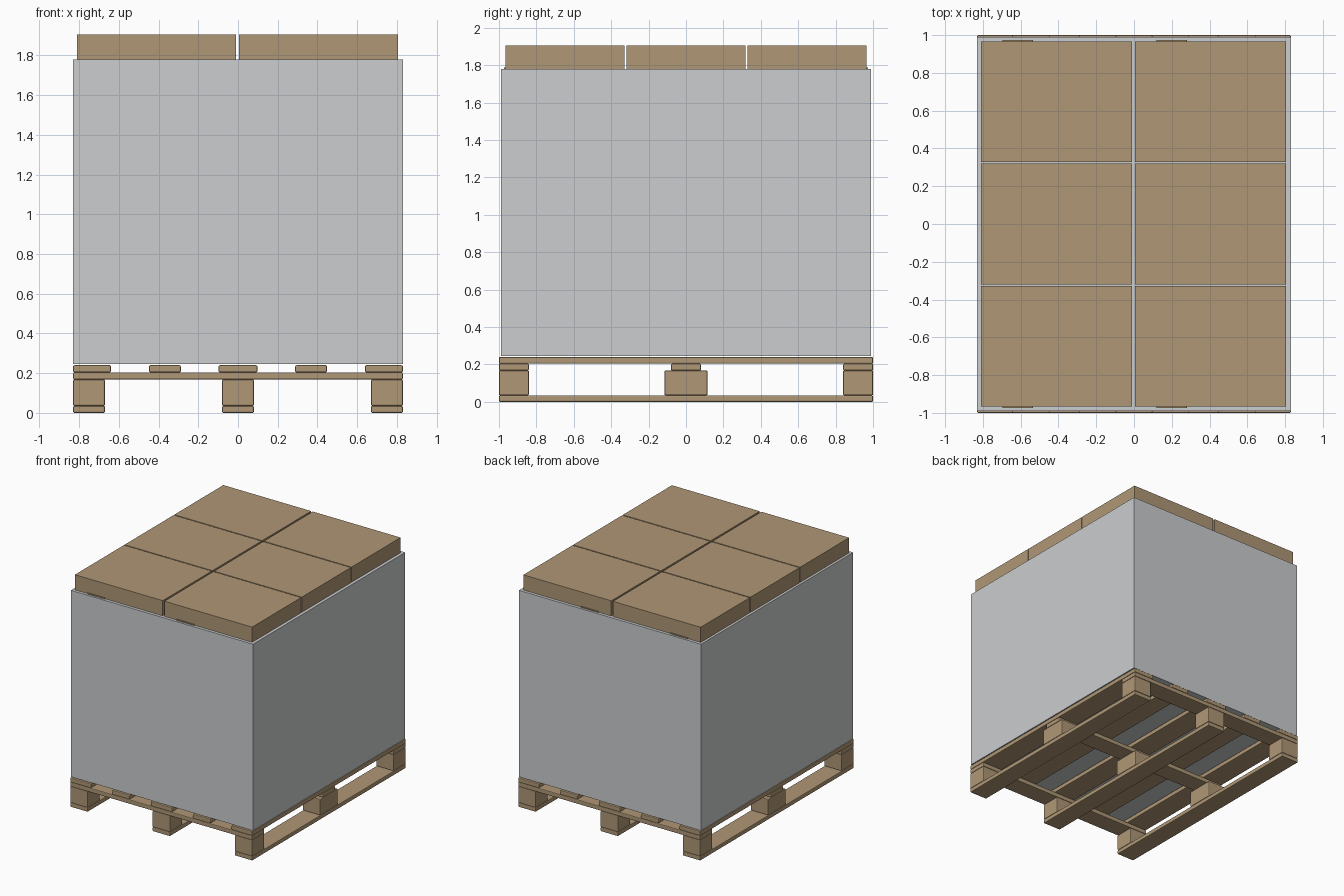
import bpy
import bmesh
from mathutils import Matrix, Vector

cube = bpy.data.objects.get("Cube")
if cube:
    bpy.data.objects.remove(cube, do_unlink=True)


def make_material(name, rgb):
    mat = bpy.data.materials.new(name)
    mat.use_nodes = True
    color = (*rgb, 1.0)
    mat.diffuse_color = color
    mat.node_tree.nodes["Principled BSDF"].inputs["Base Color"].default_value = color
    return mat


wood = make_material("pallet wood", (0.43, 0.31, 0.18))
cardboard = make_material("cardboard", (0.43, 0.31, 0.18))
film = make_material("stretch wrap grey", (0.60, 0.61, 0.62))


def box(name, x, y, z, mat, bevel=0.0):
    """Box spanning the (low, high) pairs x, y and z."""
    spans = (x, y, z)
    center = Vector([(a + b) / 2 for a, b in spans])
    size = Vector([b - a for a, b in spans])
    bm = bmesh.new()
    bmesh.ops.create_cube(bm, size=1, matrix=Matrix.Diagonal(size).to_4x4())
    mesh = bpy.data.meshes.new(name)
    bm.to_mesh(mesh)
    bm.free()
    mesh.materials.append(mat)
    obj = bpy.data.objects.new(name, mesh)
    obj.location = center
    bpy.context.collection.objects.link(obj)
    if bevel:
        mod = obj.modifiers.new("soft edges", "BEVEL")
        mod.width = bevel
        mod.segments = 2
    return obj


def around(center, width):
    return (center - width / 2, center + width / 2)


SOFT = 0.006
half_x = 0.83

# Pallet runners and the blocks standing on them
for cx in (-0.75, 0, 0.75):
    box("bottom_runner", around(cx, 0.16), (-1, 1), (0, 0.035), wood, SOFT)
    for cy, depth in ((-0.92, 0.16), (0, 0.23), (0.92, 0.16)):
        box("pallet_block", around(cx, 0.16), around(cy, depth), (0.035, 0.168), wood, SOFT)

# Cross boards between blocks and deck
for cy in (-0.92, 0, 0.92):
    box("cross_board", (-half_x, half_x), around(cy, 0.16), (0.168, 0.204), wood, SOFT)

# Deck boards, alternating wide and narrow
for cx, width in ((-0.735, 0.19), (-0.368, 0.16), (0, 0.195), (0.368, 0.16), (0.735, 0.19)):
    box("deck_board", around(cx, width), (-1, 1), (0.204, 0.24), wood, SOFT)

# Wrapped load
box("wrapped_load", (-half_x, half_x), (-0.99, 0.99), (0.245, 1.78), film)

# Top layer of cartons rising out of the wrap
for cx in (-0.41, 0.405):
    for cy in (-0.647, 0, 0.647):
        box("carton", around(cx, 0.80), around(cy, 0.638), (1.42, 1.905), cardboard)
    # Thin side flaps just showing above the wrap
    for side in (-1, 1):
        box("carton_flap", around(cx - 0.205, 0.16), around(side * 0.969, 0.008),
            (1.60, 1.788), cardboard)
